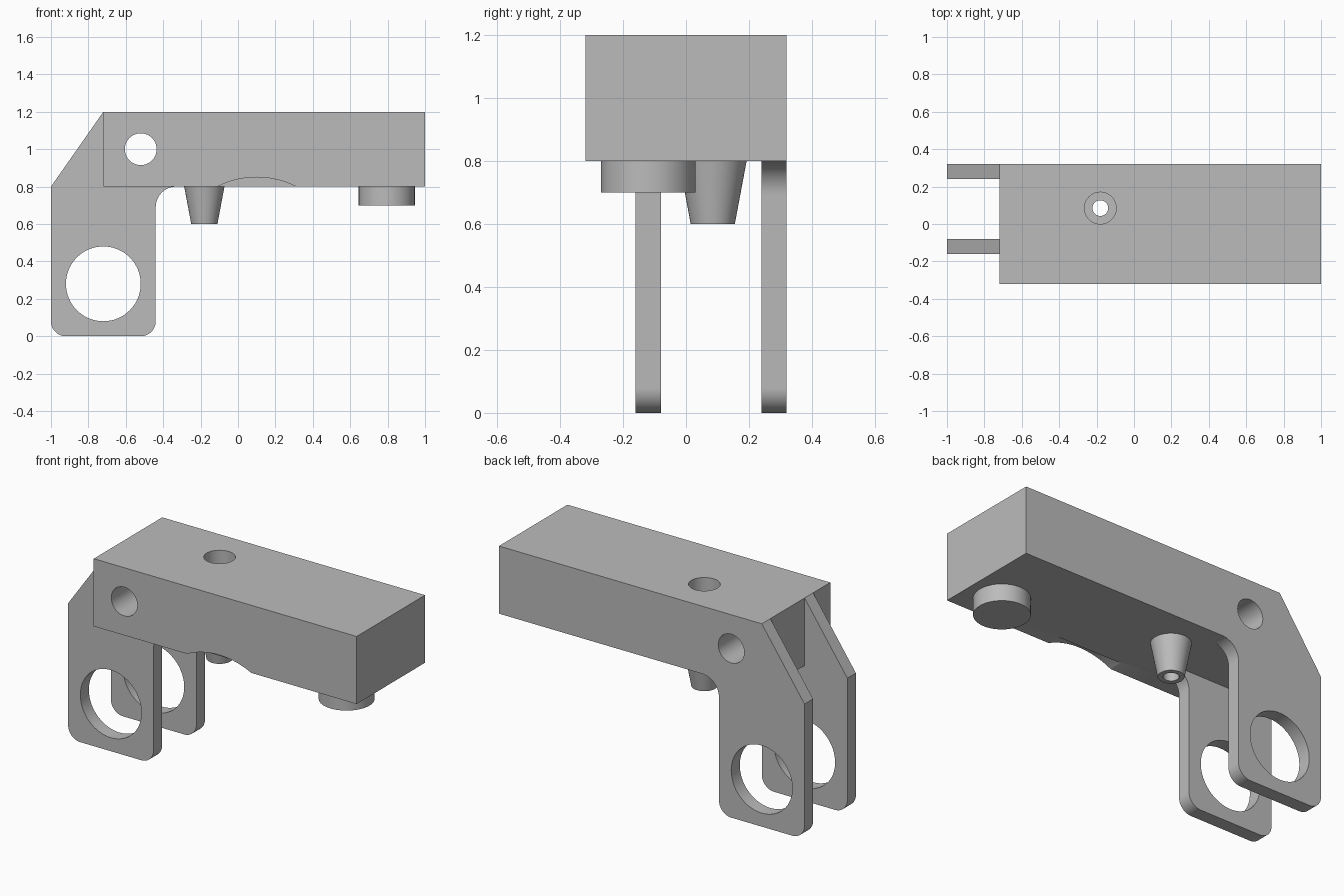
import bpy, bmesh, math
from mathutils import Matrix, Vector

cube = bpy.data.objects.get("Cube")
if cube:
    bpy.data.objects.remove(cube, do_unlink=True)

grey = bpy.data.materials.new("plain_grey")
grey.use_nodes = True
colour = (0.5, 0.5, 0.5, 1)
grey.diffuse_color = colour
grey.node_tree.nodes["Principled BSDF"].inputs["Base Color"].default_value = colour


def finish(name, bm):
    bmesh.ops.recalc_face_normals(bm, faces=bm.faces)
    mesh = bpy.data.meshes.new(name)
    bm.to_mesh(mesh)
    bm.free()
    mesh.materials.append(grey)
    obj = bpy.data.objects.new(name, mesh)
    bpy.context.collection.objects.link(obj)
    return obj


def slab(name, outline, y0, y1):
    """Extrude an x-z outline from y0 to y1."""
    bm = bmesh.new()
    face = bm.faces.new([bm.verts.new((x, y0, z)) for x, z in outline])
    grown = bmesh.ops.extrude_face_region(bm, geom=[face])["geom"]
    for v in grown:
        if isinstance(v, bmesh.types.BMVert):
            v.co.y = y1
    return finish(name, bm)


def rod(name, start, end, r0, r1=None):
    """Round bar or cone between two points."""
    a, b = Vector(start), Vector(end)
    turn = (b - a).to_track_quat('Z', 'Y').to_matrix().to_4x4()
    bm = bmesh.new()
    bmesh.ops.create_cone(bm, cap_ends=True, segments=64, radius1=r0,
                          radius2=r0 if r1 is None else r1, depth=(b - a).length,
                          matrix=Matrix.Translation((a + b) / 2) @ turn)
    return finish(name, bm)


def arc(cx, cz, r, a0, a1, n=12):
    angles = [math.radians(a0 + (a1 - a0) * i / n) for i in range(n + 1)]
    return [(cx + r * math.cos(a), cz + r * math.sin(a)) for a in angles]


def combine(target, tool, operation):
    mod = target.modifiers.new(tool.name, 'BOOLEAN')
    mod.operation, mod.solver, mod.object = operation, 'EXACT', tool
    bpy.context.view_layer.objects.active = target
    bpy.ops.object.modifier_apply(modifier=mod.name)
    bpy.data.objects.remove(tool, do_unlink=True)


# Main block
body = slab("mounting_bracket", [(-0.72, 0.8), (1, 0.8), (1, 1.2), (-0.72, 1.2)], -0.32, 0.32)

# Two legs with rounded feet and a fillet under the block
leg = (arc(-0.92, 0.08, 0.08, 180, 270) + arc(-0.52, 0.08, 0.08, 270, 360)
       + arc(-0.33, 0.69, 0.11, 180, 90) + [(-0.33, 1.2), (-0.72, 1.2), (-1, 0.8)])
for name, y in (("front_leg", -0.16), ("back_leg", 0.24)):
    combine(body, slab(name, leg, y, 0.32 if y > 0 else -0.08), 'UNION')

# Round foot and tapered nozzle, both rooted inside the block
combine(body, rod("round_foot", (0.795, -0.12, 0.7), (0.795, -0.12, 0.9), 0.15), 'UNION')
combine(body, rod("nozzle", (-0.18, 0.085, 0.6), (-0.18, 0.085, 0.85), 0.07, 0.117), 'UNION')

# Holes: leg eyes, cross pin, counterbore and nozzle bore
cuts = [
    rod("leg_eye_cutter", (-0.72, -0.5, 0.28), (-0.72, 0.5, 0.28), 0.2),
    rod("pin_cutter", (-0.52, -0.5, 1.0), (-0.52, 0.5, 1.0), 0.085),
    rod("counterbore_cutter", (-0.18, 0.085, 0.8), (-0.18, 0.085, 1.3), 0.085),
    rod("bore_cutter", (-0.18, 0.085, 0.5), (-0.18, 0.085, 1.25), 0.042),
    # Shallow arched relief on the lower front edge
    slab("relief_cutter", arc(0.1, 0.384, 0.466, 20, 160, 48), -0.5, -0.24),
]
for cutter in cuts:
    cutter.hide_render = True
    combine(body, cutter, 'DIFFERENCE')

# Smooth round walls, crisp edges
bpy.ops.object.select_all(action='DESELECT')
body.select_set(True)
bpy.context.view_layer.objects.active = body
bpy.ops.object.shade_smooth_by_angle(angle=math.radians(30))
